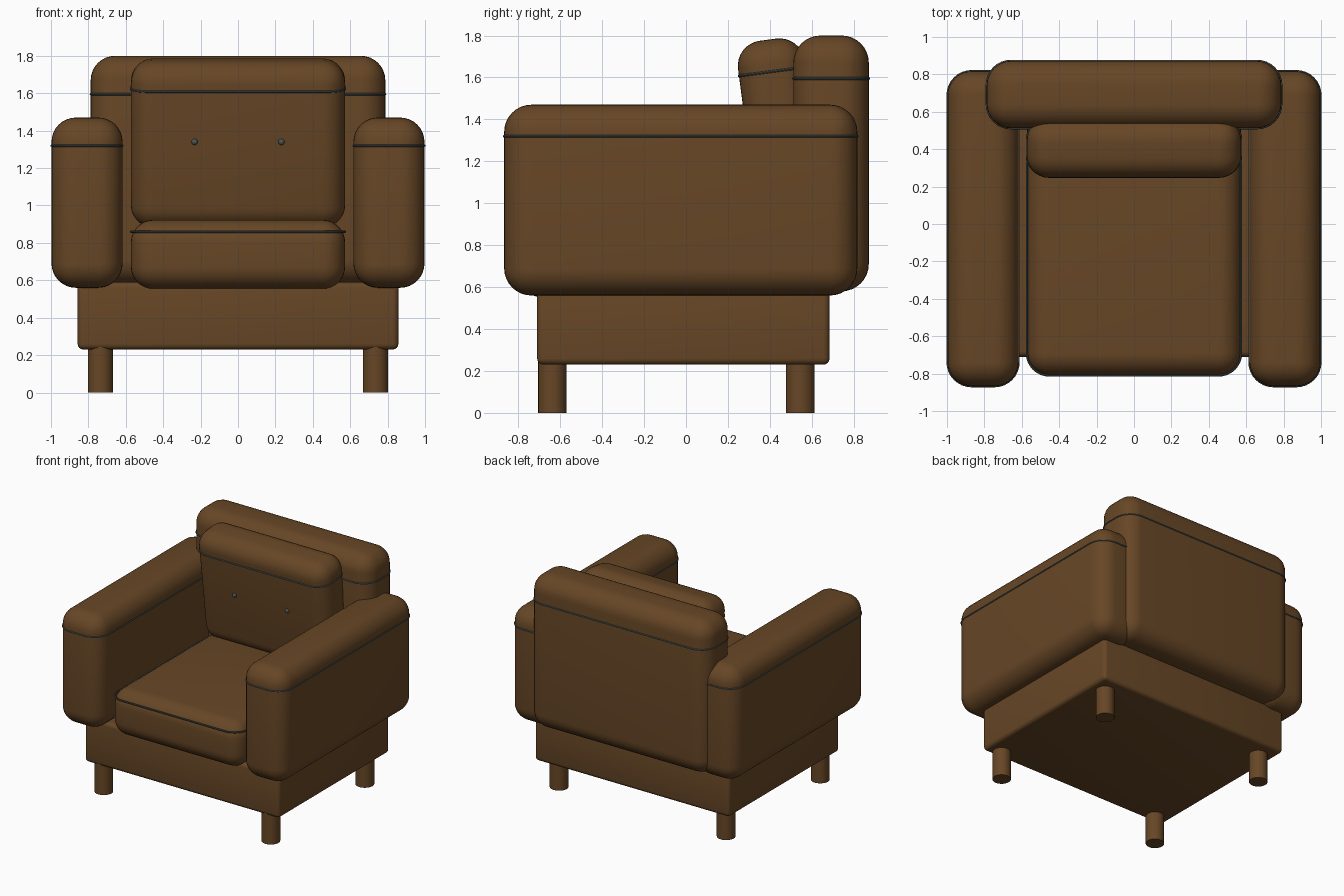
import bpy, bmesh, math
from mathutils import Matrix, Vector

if "Cube" in bpy.data.objects:
    bpy.data.objects.remove(bpy.data.objects["Cube"])


def material(name, rgb):
    m = bpy.data.materials.new(name)
    m.diffuse_color = (*rgb, 1)
    m.use_nodes = True
    m.node_tree.nodes["Principled BSDF"].inputs["Base Color"].default_value = m.diffuse_color
    return m


LEATHER = material("brown leather", (0.135, 0.062, 0.019))
PIPING = material("dark grey piping", (0.07, 0.09, 0.085))


def finish(name, bm, mat, matrix=Matrix()):
    me = bpy.data.meshes.new(name)
    bm.to_mesh(me)
    bm.free()
    me.materials.append(mat)
    ob = bpy.data.objects.new(name, me)
    bpy.context.collection.objects.link(ob)
    ob.matrix_world = matrix
    bpy.context.view_layer.objects.active = ob
    ob.select_set(True)
    bpy.ops.object.shade_smooth_by_angle(angle=math.radians(35))
    ob.select_set(False)
    return ob


def rounded_box(name, size, matrix, radius, segments=8):
    bm = bmesh.new()
    bmesh.ops.create_cube(bm, size=1, matrix=Matrix.Diagonal((*size, 1)))
    bmesh.ops.bevel(bm, geom=bm.edges[:], offset=radius, segments=segments,
                    profile=0.5, affect='EDGES')
    return finish(name, bm, LEATHER, matrix)


def piping_loop(name, size, z, matrix, radius, r=0.006, sides=8):
    # thin tube round a box whose upright corners are rounded
    hx, hy = size[0] / 2 - radius, size[1] / 2 - radius
    rings = []
    bm = bmesh.new()
    for q, (sx, sy) in enumerate(((1, 1), (-1, 1), (-1, -1), (1, -1))):
        for i in range(9):
            a = math.pi / 2 * (q + i / 8)
            out = Vector((math.cos(a), math.sin(a), 0))
            c = Vector((sx * hx, sy * hy, z)) + out * radius
            rings.append([bm.verts.new(c + out * r * math.cos(t) + Vector((0, 0, r * math.sin(t))))
                          for t in (2 * math.pi * k / sides for k in range(sides))])
    for i, ring in enumerate(rings):
        nxt = rings[(i + 1) % len(rings)]
        for k in range(sides):
            j = (k + 1) % sides
            bm.faces.new((ring[k], nxt[k], nxt[j], ring[j]))
    bmesh.ops.recalc_face_normals(bm, faces=bm.faces[:])
    return finish(name, bm, PIPING, matrix)


def cushion(name, size, centre, radius, pipe_z, tilt=0):
    m = Matrix.Translation(centre) @ Matrix.Rotation(math.radians(tilt), 4, 'X')
    rounded_box(name, size, m, radius)
    piping_loop(name + "_piping", size, pipe_z, m, radius)
    return m


# base frame
rounded_box("base", (1.715, 1.395, 0.36), Matrix.Translation((0, -0.0125, 0.41)), 0.03, 4)

# arms
for side, x in (("left", -0.807), ("right", 0.807)):
    cushion(side + "_arm", (0.38, 1.685, 0.91), (x, -0.025, 1.015), 0.13, 0.305)

# backrest and seat cushion
cushion("backrest", (1.575, 0.36, 1.22), (0, 0.692, 1.19), 0.13, 0.405)
cushion("seat_cushion", (1.145, 1.36, 0.37), (0, -0.13, 0.738), 0.12, 0.122)

# tilted back cushion with two buttons
tilted = cushion("back_cushion", (1.145, 0.32, 0.90), (0, 0.45, 1.334), 0.12, 0.297, 7.5)
for side, x in (("left", -0.232), ("right", 0.232)):
    bm = bmesh.new()
    bmesh.ops.create_uvsphere(bm, u_segments=16, v_segments=10, radius=0.017)
    finish(side + "_button", bm, PIPING, tilted @ Matrix.Translation((x, -0.16, 0.027)))

# round legs
for end, y in (("front", -0.637), ("back", 0.545)):
    for side, x in (("left", -0.735), ("right", 0.735)):
        bm = bmesh.new()
        bmesh.ops.create_cone(bm, cap_ends=True, segments=32, radius1=0.068,
                              radius2=0.068, depth=0.28)
        finish(f"{end}_{side}_leg", bm, LEATHER, Matrix.Translation((x, y, 0.14)))
